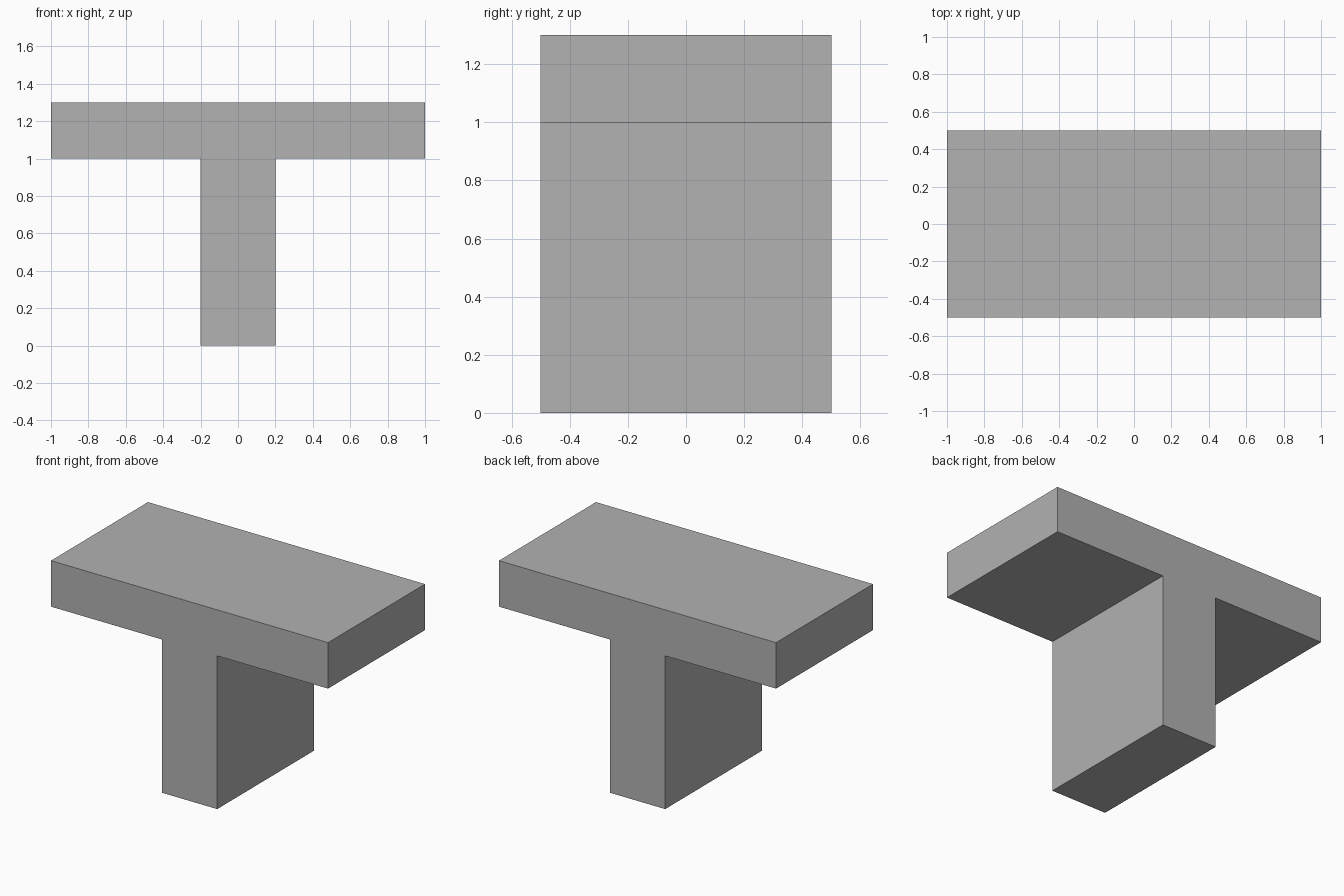
import bpy
import bmesh

cube = bpy.data.objects.get("Cube")
if cube:
    bpy.data.objects.remove(cube, do_unlink=True)

# Plain grey material
grey = bpy.data.materials.new("light_grey")
grey.use_nodes = True
color = (0.445, 0.445, 0.445, 1)
grey.diffuse_color = color
grey.node_tree.nodes["Principled BSDF"].inputs["Base Color"].default_value = color

# T-shaped section: half outline mirrored across x
half_width, stem_half, stem_height, height, depth = 1.0, 0.2, 1.0, 1.3, 1.0
right_half = [(stem_half, 0), (stem_half, stem_height),
              (half_width, stem_height), (half_width, height)]
outline = right_half + [(-x, z) for x, z in reversed(right_half)]

# Extrude the section from front to back
bm = bmesh.new()
front = bm.faces.new([bm.verts.new((x, -depth / 2, z)) for x, z in outline])
extruded = bmesh.ops.extrude_face_region(bm, geom=[front], use_keep_orig=True)
back_verts = [g for g in extruded["geom"] if isinstance(g, bmesh.types.BMVert)]
bmesh.ops.translate(bm, verts=back_verts, vec=(0, depth, 0))
bmesh.ops.recalc_face_normals(bm, faces=bm.faces)

mesh = bpy.data.meshes.new("t_beam")
bm.to_mesh(mesh)
bm.free()
mesh.materials.append(grey)
beam = bpy.data.objects.new("t_beam", mesh)
bpy.context.collection.objects.link(beam)
